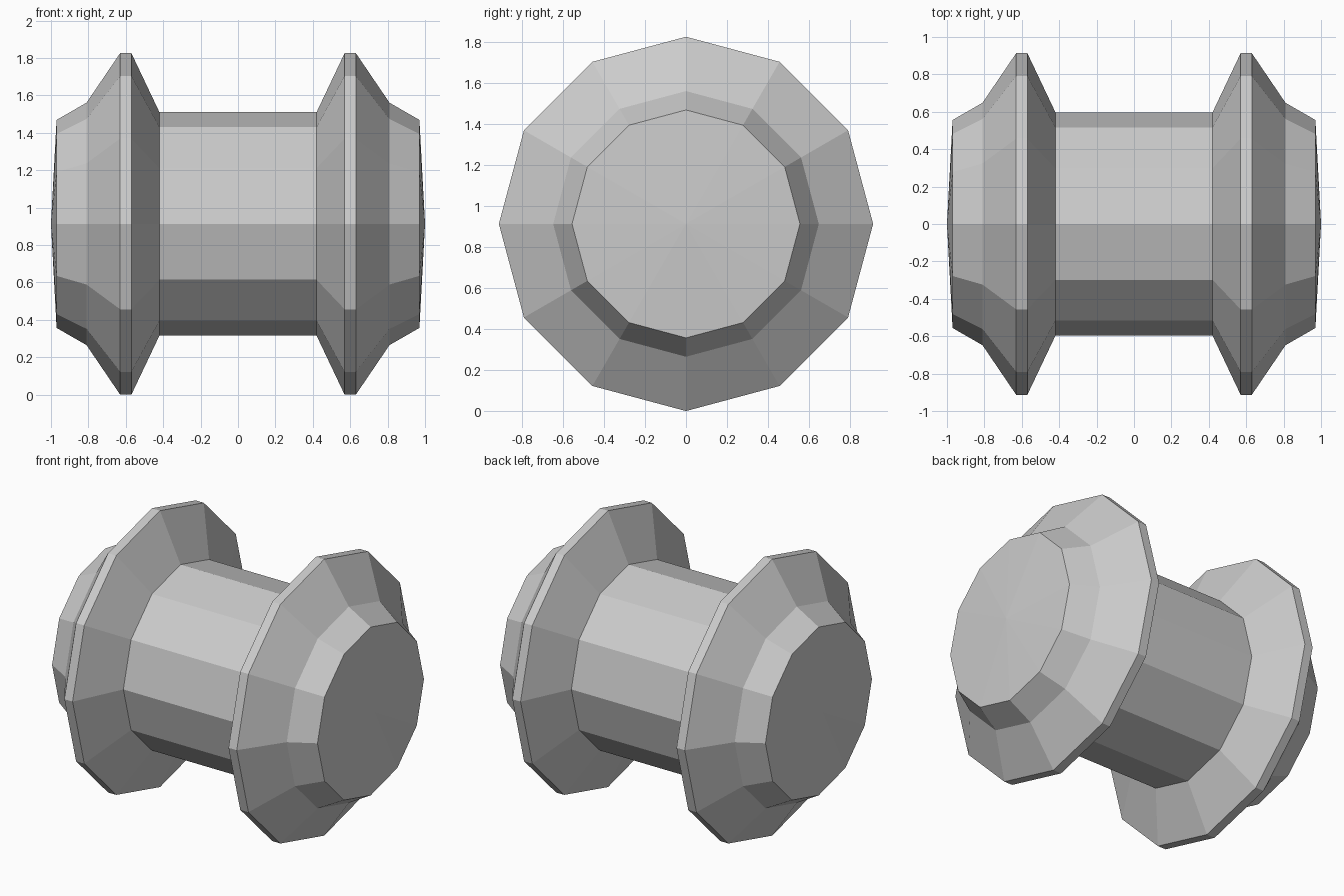
import bpy, bmesh
from math import cos, sin, pi

if "Cube" in bpy.data.objects:
    bpy.data.objects.remove(bpy.data.objects["Cube"])

SIDES = 12
RIM = 0.913  # largest radius, also the height of the axis

# Half profile (x, radius) from the middle barrel out to the end cap
half = [(0.42, 0.597), (0.57, RIM), (0.63, RIM), (0.81, 0.648), (0.97, 0.556)]
profile = [(-x, r) for x, r in reversed(half)] + half

bm = bmesh.new()

# Rings of vertices around the x axis
rings = [[bm.verts.new((x, r * sin(2 * pi * i / SIDES), RIM + r * cos(2 * pi * i / SIDES)))
          for i in range(SIDES)] for x, r in profile]

# Barrel, flanges and hub sides
for a, b in zip(rings, rings[1:]):
    for i in range(SIDES):
        j = (i + 1) % SIDES
        bm.faces.new((a[i], a[j], b[j], b[i]))

# Slightly domed end caps
for ring, x in ((rings[0], -1), (rings[-1], 1)):
    tip = bm.verts.new((x, 0, RIM))
    for i in range(SIDES):
        bm.faces.new((ring[i], ring[(i + 1) % SIDES], tip))

bmesh.ops.recalc_face_normals(bm, faces=bm.faces)
mesh = bpy.data.meshes.new("flanged_spool")
bm.to_mesh(mesh)
bm.free()
bpy.context.collection.objects.link(bpy.data.objects.new("flanged_spool", mesh))
